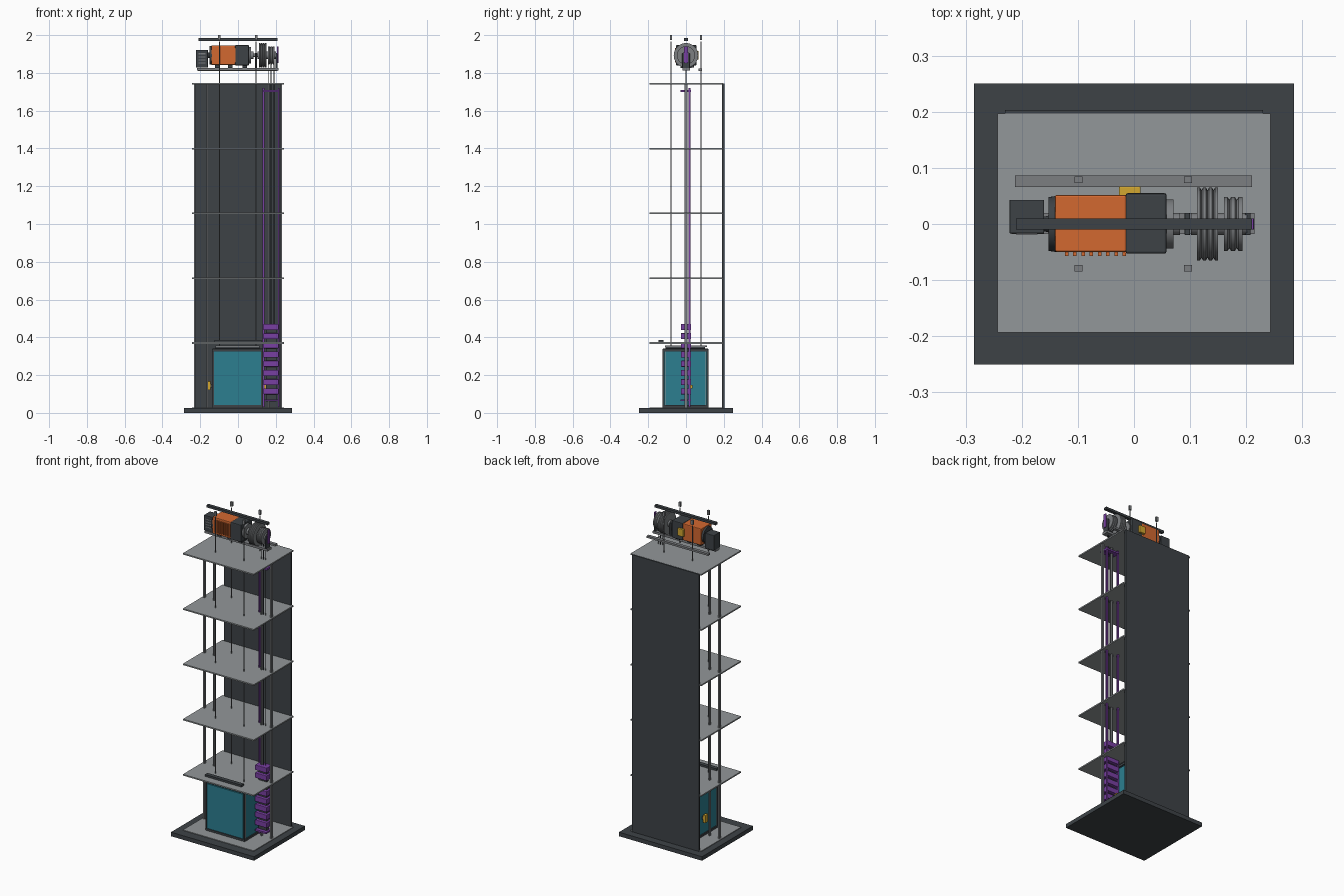
import bpy, math

if "Cube" in bpy.data.objects:
    bpy.data.objects.remove(bpy.data.objects["Cube"])

COLORS = {
    "dark": (0.047, 0.055, 0.062), "grey": (0.29, 0.31, 0.32), "steel": (0.20, 0.21, 0.22),
    "orange": (0.65, 0.14, 0.03), "teal": (0.025, 0.21, 0.28),
    "purple": (0.19, 0.05, 0.36), "yellow": (0.65, 0.39, 0.03),
}
MATS = {}
for key, rgb in COLORS.items():
    MATS[key] = bpy.data.materials.new(key)
    MATS[key].diffuse_color = (*rgb, 1)


def box(name, x, y, z, color, bevel=0):
    """Box from three (min, max) ranges."""
    mid = [(a + b) / 2 for a, b in (x, y, z)]
    bpy.ops.mesh.primitive_cube_add(size=1, location=mid)
    o = bpy.context.object
    o.name = name
    o.scale = [b - a for a, b in (x, y, z)]
    bpy.ops.object.transform_apply(location=False, rotation=False, scale=True)
    o.data.materials.append(MATS[color])
    if bevel:
        m = o.modifiers.new("bevel", "BEVEL")
        m.width, m.segments = bevel, 2
    return o


def rod(name, x, y, z0, z1, r, color, n=12):
    """Vertical cylinder."""
    bpy.ops.mesh.primitive_cylinder_add(vertices=n, radius=r, depth=z1 - z0, location=(x, y, (z0 + z1) / 2))
    o = bpy.context.object
    o.name = name
    o.data.materials.append(MATS[color])
    bpy.ops.object.shade_smooth_by_angle()
    return o


AXIS_Z = 1.893


def lathe(name, profile, color, n=40):
    """Turn an (x, radius) profile around the machine axis."""
    verts, faces = [], []
    for x, r in profile:
        for i in range(n):
            a = 2 * math.pi * i / n
            verts.append((x, r * math.cos(a), AXIS_Z + r * math.sin(a)))
    for k in range(len(profile) - 1):
        for i in range(n):
            j = (i + 1) % n
            faces.append((k * n + i, k * n + j, (k + 1) * n + j, (k + 1) * n + i))
    faces.append(tuple(reversed(range(n))))
    faces.append(tuple(range((len(profile) - 1) * n, len(profile) * n)))
    me = bpy.data.meshes.new(name)
    me.from_pydata(verts, [], [f[::-1] for f in faces])
    o = bpy.data.objects.new(name, me)
    bpy.context.collection.objects.link(o)
    me.materials.append(MATS[color])
    bpy.context.view_layer.objects.active = o
    bpy.ops.object.select_all(action="DESELECT")
    o.select_set(True)
    bpy.ops.object.shade_smooth_by_angle()
    return o


# Pit base, floor plate, back wall and landings
box("base", (-.285, .285), (-.25, .25), (0, .025), "dark")
box("pit_floor", (-.243, .243), (-.193, .197), (.022, .029), "grey")
box("back_wall", (-.23, .23), (.19, .203), (.025, 1.745), "dark")
for i in range(5):
    z = .374 + i * .343
    box(f"landing_{i + 1}", (-.243, .243), (-.193, .197), (z - .008, z), "grey")
box("landing_door_header", (-.125, .125), (-.145, -.12), (.374, .386), "dark")

# Shaft posts, car guide rails and suspension rods
for s in (-1, 1):
    box("shaft_post", (s * .229 - .005, s * .229 + .005), (-.007, .007), (.025, 1.742), "steel")
    box("car_guide_rail", (s * .163 - .004, s * .163 + .004), (-.006, .006), (.025, 1.742), "steel")
    for x in (-.099, .096):
        rod("suspension_rod", x, s * .079, .345, 1.965, .0025, "steel", 8)
        box("rod_end", (x - .007, x + .007), (s * .079 - .006, s * .079 + .006), (1.973, 2.0), "steel")

# Counterweight rails, frame and stacked weights
for x in (.135, .215):
    box("counterweight_rail", (x - .004, x + .004), (.012, .024), (.03, 1.72), "purple")
box("counterweight_top_tie", (.131, .219), (-.03, .026), (1.70, 1.71), "purple")
box("counterweight_buffer", (.138, .214), (-.03, .026), (.062, .072), "purple")
for i in range(8):
    z = .098 + i * .0487
    box(f"weight_{i + 1}", (.135, .216), (-.027, .027), (z, z + .032), "purple", .003)
box("counterweight_core", (.148, .203), (-.008, .008), (.06, .46), "dark")
for x in (.16, .175, .19):
    rod("counterweight_rope", x, 0, .46, 1.87, .002, "dark", 8)

# Car body, corner trim, sliding doors and roof
box("car_body", (-.13, .125), (-.117, .11), (.04, .33), "teal")
box("car_floor", (-.138, .133), (-.124, .118), (.029, .041), "dark")
box("car_roof", (-.138, .133), (-.125, .118), (.325, .34), "dark", .003)
box("car_roof_cap", (-.12, .115), (-.108, .1), (.34, .35), "dark")
box("car_crosshead", (-.12, .115), (-.11, .11), (.35, .358), "steel")
for x in (-.133, .128):
    for y in (-.119, .113):
        box("car_corner", (x - .005, x + .005), (y - .005, y + .005), (.035, .33), "dark")
for a, b in ((-.126, -.0035), (-.0015, .121)):
    box("car_door", (a, b), (-.124, -.115), (.044, .32), "teal")
box("door_gap", (-.0035, -.0015), (-.1245, -.115), (.044, .32), "grey")
for x in (-.132, .127):
    box("side_panel", (x - .003, x + .003), (-.106, .1), (.044, .318), "teal")
    for y in (-.11, .104):
        box("side_trim", (x - .004, x + .004), (y - .002, y + .002), (.04, .324), "grey")
box("control_panel", (-.162, -.146), (.012, .042), (.12, .168), "yellow", .002)
box("control_panel_bracket", (-.147, -.13), (.018, .036), (.135, .153), "dark")
box("position_sensor", (.131, .156), (.018, .034), (.13, .148), "yellow")

# Machine bed and upper beam
box("bed_rail_front", (-.218, .215), (-.018, .02), (1.812, 1.826), "steel")
box("bed_rail_back", (-.212, .21), (.066, .086), (1.810, 1.822), "steel")
box("upper_beam", (-.21, .21), (-.01, .01), (1.97, 1.984), "dark")
for x in (-.11, -.04, .035):
    box("motor_foot", (x - .012, x + .012), (-.03, .03), (1.825, 1.85), "dark")

# Encoder box, motor, fins, brake housing
box("controller_box", (-.222, -.16), (-.017, .043), (1.828, 1.922), "dark", .002)
for i in range(4):
    box("controller_vent", (-.21, -.172), (-.019, -.016), (1.85 + i * .016, 1.856 + i * .016), "steel")
lathe("motor_end_cap", [(-.165, .012), (-.152, .015), (-.152, .048), (-.138, .05)], "dark")
box("motor_body", (-.141, -.013), (-.05, .052), (1.842, 1.945), "orange", .004)
for i in range(8):
    x = -.12 + i * .0147
    box("motor_fin", (x - .003, x + .003), (-.057, -.048), (1.855, 1.932), "orange")
box("brake_housing", (-.015, .058), (-.053, .055), (1.84, 1.947), "dark", .004)
box("terminal_box", (-.027, .012), (.05, .067), (1.87, 1.915), "yellow", .002)

# Output flange, shaft, bearings and grooved sheaves
lathe("output_flange", [(.056, .044), (.07, .044), (.07, .02), (.082, .02)], "steel")
lathe("drive_shaft", [(.06, .009), (.21, .009)], "steel", 20)


def sheave(name, x0, x1, r, grooves):
    prof = [(x0 - .01, .02), (x0, .02), (x0, r)]
    step = (x1 - x0) / (grooves * 2 + 1)
    for g in range(grooves):
        a = x0 + step * (2 * g + 1)
        prof += [(a, r), (a + step / 2, r - .005), (a + step, r)]
    lathe(name, prof + [(x1, r), (x1, .02), (x1 + .008, .02)], "steel", 48)


sheave("traction_sheave", .112, .15, .065, 3)
sheave("deflector_sheave", .16, .193, .048, 2)
for x in (.095, .203):
    box("bearing_stand", (x - .005, x + .005), (-.02, .02), (1.825, 1.905), "dark", .002)
box("shaft_end_plate", (.207, .214), (-.01, .01), (1.853, 1.94), "purple", .002)

for m in bpy.data.materials:
    if m.users and not m.is_grease_pencil:
        m.use_nodes = True
        m.node_tree.nodes["Principled BSDF"].inputs["Base Color"].default_value = m.diffuse_color
